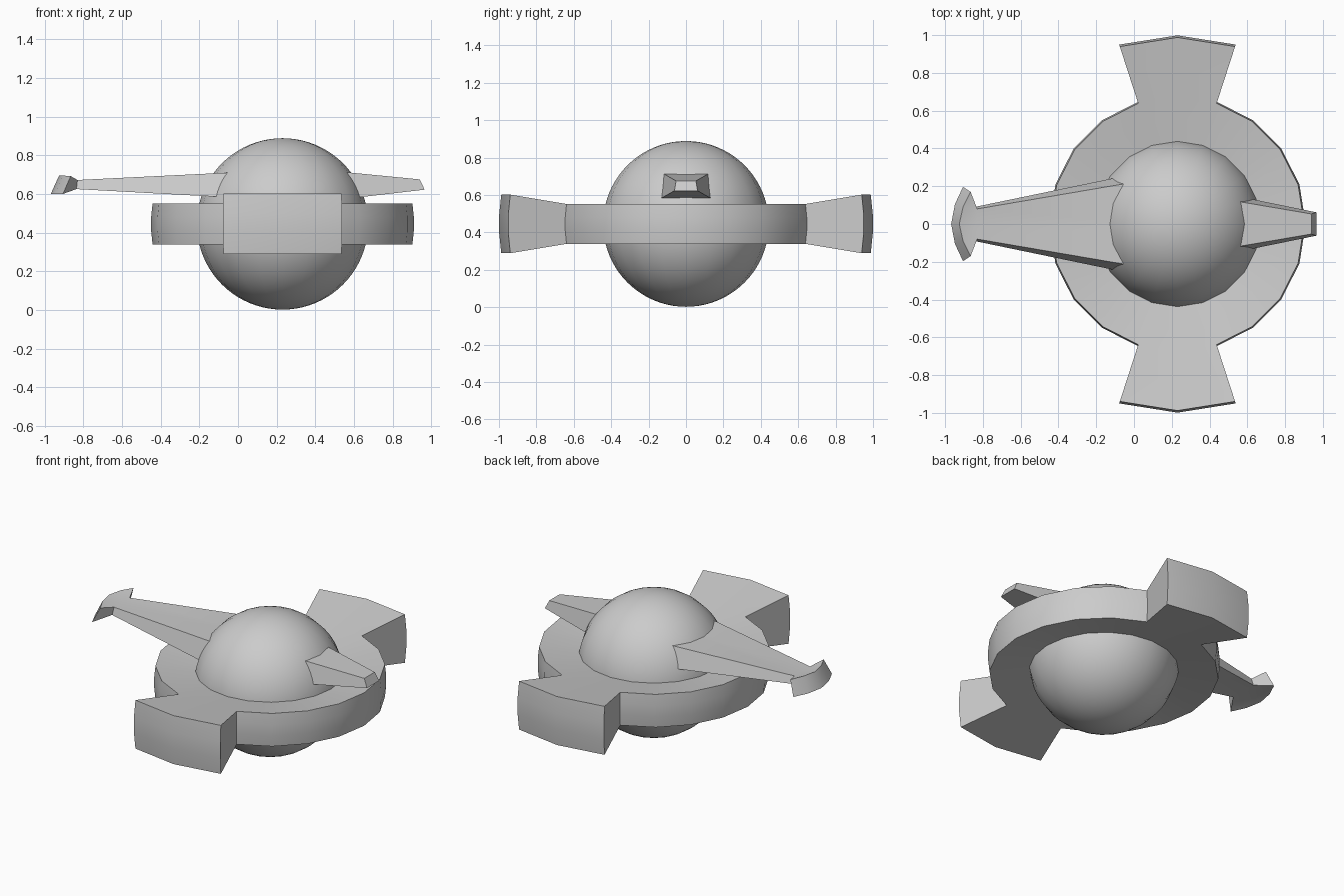
import bpy, bmesh
from math import sin, cos, radians
from mathutils import Vector

if "Cube" in bpy.data.objects:
    bpy.data.objects.remove(bpy.data.objects["Cube"])

C = Vector((0.23, 0, 0.445))   # centre of the core
N = 20                         # sectors around the core


def finish(bm, name, angle=30):
    bmesh.ops.remove_doubles(bm, verts=bm.verts, dist=1e-4)
    bmesh.ops.recalc_face_normals(bm, faces=bm.faces)
    me = bpy.data.meshes.new(name)
    bm.to_mesh(me)
    bm.free()
    ob = bpy.data.objects.new(name, me)
    bpy.context.collection.objects.link(ob)
    bpy.ops.object.select_all(action='DESELECT')
    ob.select_set(True)
    bpy.context.view_layer.objects.active = ob
    bpy.ops.object.shade_smooth_by_angle(angle=radians(angle))
    return ob


def add_face(bm, pts):
    bm.faces.new([bm.verts.new(p) for p in pts])


def polar(r, sector, elev):
    a, e = sector * 2 * 3.14159265 / N, radians(elev)
    return C + Vector((r * cos(e) * cos(a), r * cos(e) * sin(a), r * sin(e)))


# round core
bm = bmesh.new()
bmesh.ops.create_uvsphere(bm, u_segments=N, v_segments=40, radius=0.443)
bmesh.ops.translate(bm, verts=bm.verts, vec=C)
finish(bm, "core_sphere")

# ring of radial wedges, with two longer side tabs
R_IN, R_OUT, R_TAB, E = 0.40, 0.68, 1.0, 9
LEVELS = [-E, -E / 3, E / 3, E]
TABS = {4, 5, 14, 15}
bm = bmesh.new()
for s in range(N):
    tab = s in TABS
    spans = [(R_IN, R_OUT)] + ([(R_OUT, R_TAB)] if tab else [])
    for a, b in spans:
        for e in (-E, E):
            add_face(bm, [polar(a, s, e), polar(b, s, e), polar(b, s + 1, e), polar(a, s + 1, e)])
    for r in (R_IN, R_TAB if tab else R_OUT):
        for lo, hi in zip(LEVELS, LEVELS[1:]):
            add_face(bm, [polar(r, s, lo), polar(r, s + 1, lo), polar(r, s + 1, hi), polar(r, s, hi)])
    for edge, other in ((s, s - 1), (s + 1, s + 1)):
        if tab and other not in TABS:
            for lo, hi in zip(LEVELS, LEVELS[1:]):
                add_face(bm, [polar(R_OUT, edge, lo), polar(R_TAB, edge, lo),
                              polar(R_TAB, edge, hi), polar(R_OUT, edge, hi)])
finish(bm, "ring_with_tabs")


def mirrored_arm(name, top, bottom, caps, outline):
    """Solid between matching top and bottom points, mirrored across y = 0."""
    bm = bmesh.new()
    for sy in (1, -1):
        t = [Vector((x, y * sy, z)) for x, y, z in top]
        b = [Vector((x, y * sy, z)) for x, y, z in bottom]
        for cap in caps:
            add_face(bm, [t[i] for i in cap])
            add_face(bm, [b[i] for i in cap])
        for i, j in zip(outline, outline[1:]):
            add_face(bm, [t[i], t[j], b[j], b[i]])
    finish(bm, name)


# long arm ending in a curved blade
mirrored_arm(
    "long_arm",
    [(0.05, 0, .715), (0.05, .23, .715), (-.83, .08, .672), (-.83, 0, .672),
     (-.865, .17, .692), (-.905, .09, .695), (-.925, 0, .695)],
    [(0.05, 0, .577), (0.05, .275, .577), (-.835, .092, .625), (-.835, 0, .625),
     (-.905, .197, .60), (-.948, .105, .60), (-.968, 0, .60)],
    [(0, 1, 2, 3), (3, 2, 5, 6), (2, 4, 5)],
    [0, 1, 2, 4, 5, 6])

# short tapered fin
mirrored_arm(
    "short_fin",
    [(.50, 0, .718), (.50, .128, .718), (.94, .053, .675), (.94, 0, .675)],
    [(.50, 0, .568), (.50, .157, .568), (.965, .062, .622), (.965, 0, .622)],
    [(0, 1, 2, 3)],
    [0, 1, 2, 3])
